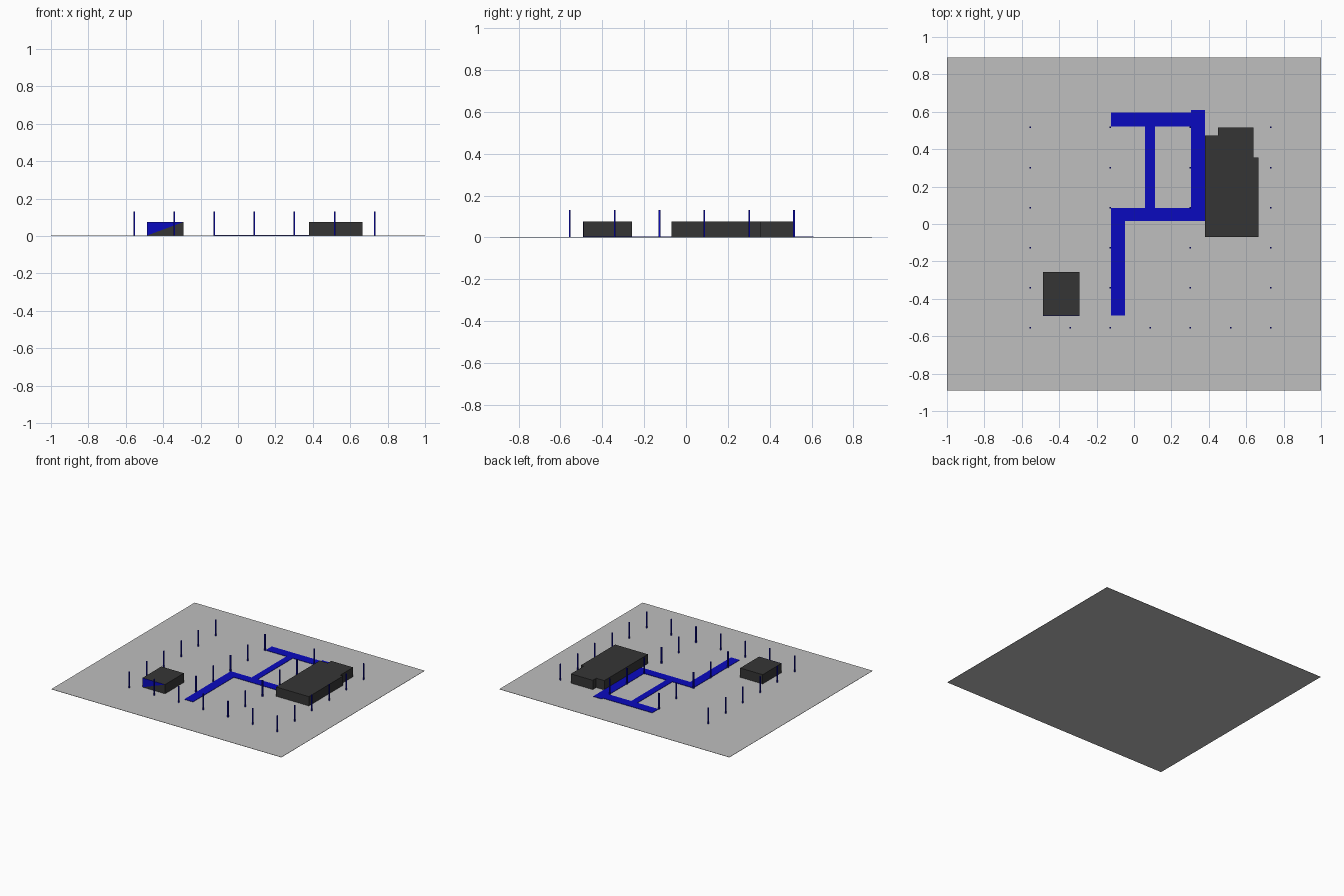
import bpy
import bmesh

cube = bpy.data.objects.get("Cube")
if cube:
    bpy.data.objects.remove(cube, do_unlink=True)


def material(name, rgb):
    mat = bpy.data.materials.new(name)
    mat.use_nodes = True
    mat.diffuse_color = (*rgb, 1)
    mat.node_tree.nodes["Principled BSDF"].inputs["Base Color"].default_value = (*rgb, 1)
    return mat


grey = material("ground grey", (0.52, 0.52, 0.52))
charcoal = material("building charcoal", (0.036, 0.036, 0.036))
blue = material("path blue", (0.003, 0.003, 0.52))


def prism(name, outline, bottom, top, mat):
    """Extrude a flat outline upward between two heights."""
    bm = bmesh.new()
    base = bm.faces.new([bm.verts.new((x, y, bottom)) for x, y in outline])
    new = bmesh.ops.extrude_face_region(bm, geom=[base], use_keep_orig=True)["geom"]
    verts = [v for v in new if isinstance(v, bmesh.types.BMVert)]
    bmesh.ops.translate(bm, verts=verts, vec=(0, 0, top - bottom))
    bmesh.ops.recalc_face_normals(bm, faces=bm.faces)
    mesh = bpy.data.meshes.new(name)
    bm.to_mesh(mesh)
    bm.free()
    mesh.materials.append(mat)
    obj = bpy.data.objects.new(name, mesh)
    bpy.context.collection.objects.link(obj)
    return obj


def rect(x0, x1, y0, y1):
    return [(x0, y0), (x1, y0), (x1, y1), (x0, y1)]


GROUND, PATH, ROOF, POST = 0.002, 0.005, 0.075, 0.13

# Ground sheet
prism("ground", rect(-1, 1, -0.89, 0.89), 0, GROUND, grey)

# Flat paths, laid edge to edge
paths = {
    "path_back": (-0.123, 0.305, 0.52, 0.595),
    "path_beside_building": (0.305, 0.38, 0.016, 0.61),
    "path_link": (0.059, 0.112, 0.085, 0.52),
    "path_middle": (-0.123, 0.305, 0.016, 0.085),
    "path_front": (-0.123, -0.048, -0.49, 0.016),
}
for name, bounds in paths.items():
    prism(name, rect(*bounds), GROUND, PATH, blue)

# Large building with stepped back corners
prism("large_building",
      [(0.38, -0.07), (0.665, -0.07), (0.665, 0.355), (0.64, 0.355),
       (0.64, 0.515), (0.45, 0.515), (0.45, 0.472), (0.38, 0.472)],
      GROUND, ROOF, charcoal)

# Small building with a blue triangular panel on its front wall
left, right, front = -0.487, -0.291, -0.49
prism("small_building", rect(left, right, front, -0.257), GROUND, ROOF, charcoal)
panel = prism("front_panel", [(left, GROUND), (right, ROOF), (left, ROOF)], 0, 0.002, blue)
for v in panel.data.vertices:
    x, height, depth = v.co
    v.co = (x, front - depth, height)

# Posts: a full row along the front, then every second column behind it
STEP, START, HALF = 0.2142, -0.555, 0.004
for row in range(6):
    for col in range(0, 7, 1 if row == 0 else 2):
        x, y = START + col * STEP, START + row * STEP
        prism(f"post_{row}_{col}", rect(x - HALF, x + HALF, y - HALF, y + HALF),
              GROUND, POST, blue)
